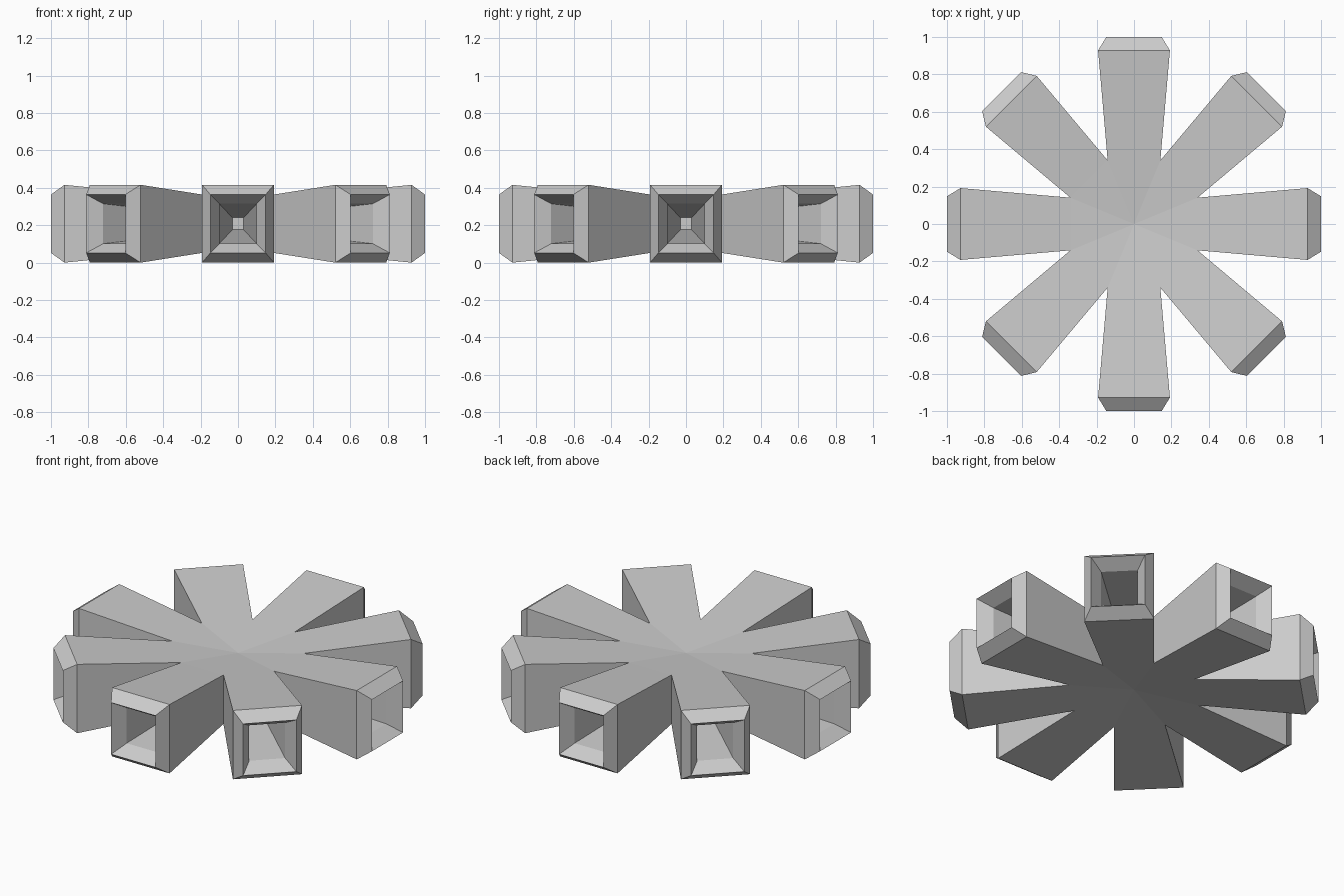
import bpy, bmesh, math
from mathutils import Matrix, Vector

if "Cube" in bpy.data.objects:
    bpy.data.objects.remove(bpy.data.objects["Cube"])

ARMS = 8
MID_Z = 0.208

# Square sections along an arm: (radius, half width, half height)
SECTIONS = [
    (0.34, 0.1408, 0.148),   # valley between neighbouring arms
    (0.928, 0.192, 0.208),   # widest part
    (1.0, 0.148, 0.156),     # chamfered rim
    (0.92, 0.10, 0.107),     # inner chamfer
    (0.085, 0.03, 0.032),    # bottom of the tapering socket
]
HUB_HALF_HEIGHT = 0.114


def add_arm(bm, angle):
    """Hollow flared arm plus its wedge of the hub."""
    rot = Matrix.Translation((0, 0, MID_Z)) @ Matrix.Rotation(angle, 4, 'Z')

    def vert(x, y, z):
        return bm.verts.new(rot @ Vector((x, y, z)))

    rings = [[vert(r, sy * w, sz * h)
              for sy, sz in ((-1, -1), (1, -1), (1, 1), (-1, 1))]
             for r, w, h in SECTIONS]
    # Outer skin, rim and socket walls
    for a, b in zip(rings, rings[1:]):
        for i in range(4):
            j = (i + 1) % 4
            bm.faces.new((a[i], a[j], b[j], b[i]))
    # Socket end
    bm.faces.new(rings[-1])
    # Hub wedges above and below
    top = vert(0, 0, HUB_HALF_HEIGHT)
    low = vert(0, 0, -HUB_HALF_HEIGHT)
    bm.faces.new((top, rings[0][3], rings[0][2]))
    bm.faces.new((low, rings[0][1], rings[0][0]))


bm = bmesh.new()
for k in range(ARMS):
    add_arm(bm, k * math.tau / ARMS)

# Weld the arms into one closed body
bmesh.ops.remove_doubles(bm, verts=bm.verts, dist=0.002)
bmesh.ops.dissolve_degenerate(bm, edges=bm.edges, dist=0.0001)
bmesh.ops.recalc_face_normals(bm, faces=bm.faces)

mesh = bpy.data.meshes.new("eight_way_connector")
bm.to_mesh(mesh)
bm.free()
body = bpy.data.objects.new("eight_way_connector", mesh)
bpy.context.collection.objects.link(body)
